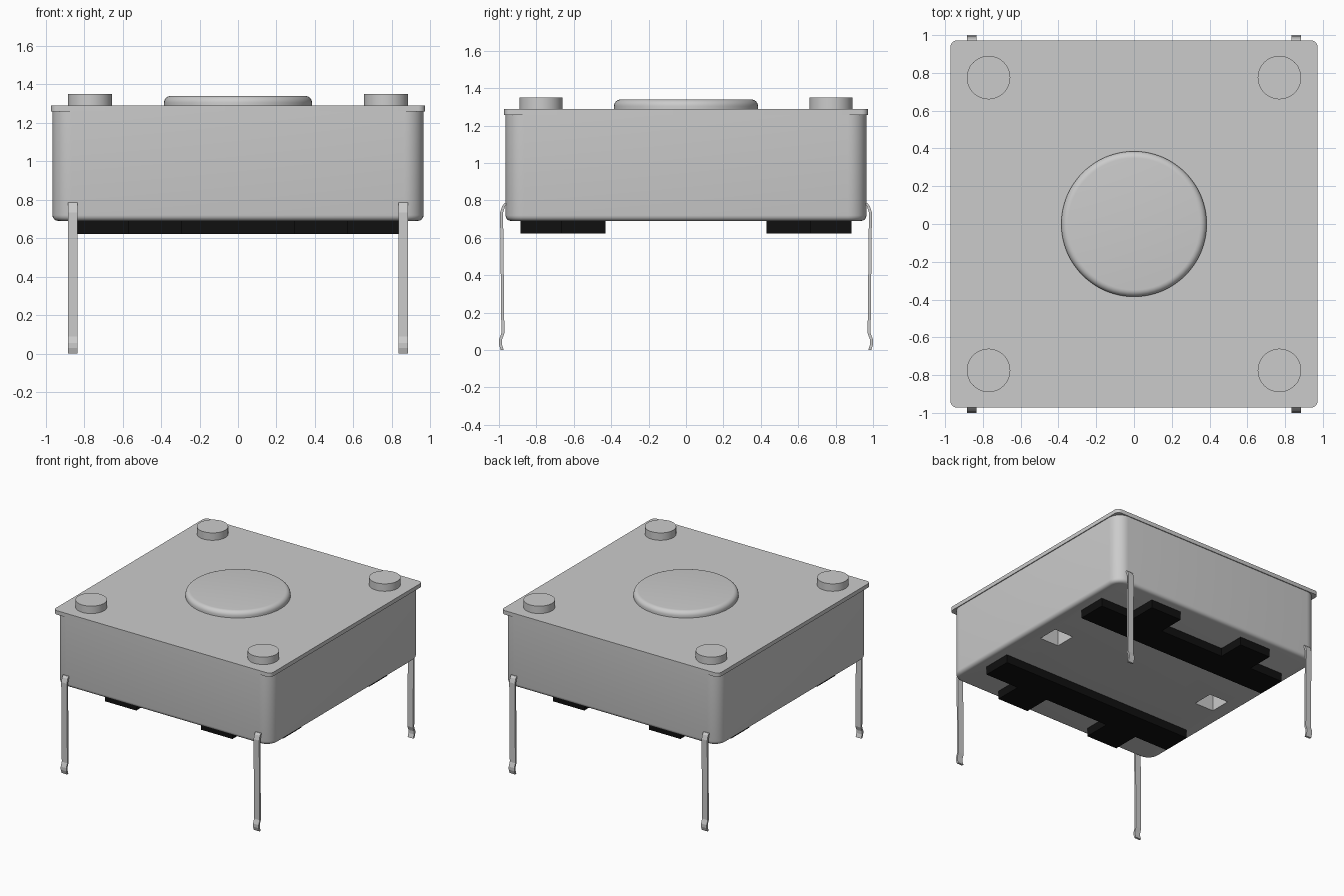
import bpy, bmesh
from mathutils import Matrix

if "Cube" in bpy.data.objects:
    bpy.data.objects.remove(bpy.data.objects["Cube"])


def material(name, value):
    m = bpy.data.materials.new(name)
    m.use_nodes = True
    m.diffuse_color = (value, value, value, 1)
    m.node_tree.nodes["Principled BSDF"].inputs["Base Color"].default_value = (value, value, value, 1)
    return m


grey = material("light grey", 0.6)
black = material("black", 0.005)


def finish(name, bm, mat, smooth=False):
    bmesh.ops.recalc_face_normals(bm, faces=bm.faces)
    mesh = bpy.data.meshes.new(name)
    bm.to_mesh(mesh)
    bm.free()
    mesh.materials.append(mat)
    ob = bpy.data.objects.new(name, mesh)
    bpy.context.collection.objects.link(ob)
    if smooth:
        smooth_shade(ob)
    return ob


def smooth_shade(ob):
    bpy.ops.object.select_all(action="DESELECT")
    ob.select_set(True)
    bpy.context.view_layer.objects.active = ob
    bpy.ops.object.shade_smooth_by_angle()


def prism(points, low, high, axis="Z"):
    """Extrude an outline along z (points are x, y) or along x (points are y, z)."""
    bm = bmesh.new()
    place = (lambda p, d: (p[0], p[1], d)) if axis == "Z" else (lambda p, d: (d, p[0], p[1]))
    face = bm.faces.new([bm.verts.new(place(p, low)) for p in points])
    step = place((0, 0), high - low)
    new = bmesh.ops.extrude_face_region(bm, geom=[face])["geom"]
    bmesh.ops.translate(bm, vec=step, verts=[g for g in new if isinstance(g, bmesh.types.BMVert)])
    return bm


def square(half, low, high, x=0):
    return prism([(x - half, -half), (x + half, -half), (x + half, half), (x - half, half)], low, high)


def round_edges(bm, test, radius, segments):
    edges = [e for e in bm.edges if test(e.verts[0].co, e.verts[1].co)]
    bmesh.ops.bevel(bm, geom=edges, offset=radius, segments=segments, profile=0.5, affect="EDGES")


def upright(a, b):
    return abs(a.z - b.z) > 0.01


def disc(name, x, y, radius, low, high, sides):
    bm = bmesh.new()
    bmesh.ops.create_cone(bm, cap_ends=True, segments=sides, radius1=radius, radius2=radius,
                          depth=high - low, matrix=Matrix.Translation((x, y, (low + high) / 2)))
    return bm


# Housing with rounded corners and a softened bottom rim
bm = square(0.965, 0.69, 1.262)
round_edges(bm, upright, 0.1, 8)
round_edges(bm, lambda a, b: max(a.z, b.z) < 0.7, 0.03, 4)
housing = finish("housing", bm, grey)

# Two square sockets in the underside
for x in (-0.75, 0.75):
    cutter = finish("socket_cutter", square(0.085, 0.6, 0.88, x), grey)
    cutter.hide_render = True
    mod = housing.modifiers.new("socket", "BOOLEAN")
    mod.operation = "DIFFERENCE"
    mod.object = cutter
    bpy.context.view_layer.objects.active = housing
    bpy.ops.object.modifier_apply(modifier=mod.name)
    bpy.data.objects.remove(cutter)
smooth_shade(housing)

# Cover plate
bm = square(0.972, 1.258, 1.29)
round_edges(bm, upright, 0.035, 5)
finish("cover_plate", bm, grey, True)

# Push button with rounded rim
bm = disc("button", 0, 0, 0.385, 1.28, 1.34, 64)
round_edges(bm, lambda a, b: min(a.z, b.z) > 1.33, 0.036, 6)
finish("push_button", bm, grey, True)

# Corner studs
for x in (-0.77, 0.77):
    for y in (-0.775, 0.775):
        finish("corner_stud", disc("stud", x, y, 0.115, 1.28, 1.35, 48), grey, True)

# Bent pins
path = [(0.962, 0.785), (0.975, 0.77), (0.986, 0.735), (0.979, 0.09),
        (0.992, 0.055), (0.992, 0.03), (0.982, 0)]
outline = [(y - 0.008, z) for y, z in path] + [(y + 0.008, z) for y, z in reversed(path)]
for side in (-1, 1):
    for x in (-0.86, 0.86):
        pts = [(side * y, z) for y, z in outline]
        finish("pin", prism(pts, x - 0.025, x + 0.025, "X"), grey)

# Black base strips, each with two outward tabs
half = [(0.87, 0.43), (0.87, 0.665), (0.57, 0.665), (0.57, 0.885), (0.29, 0.885), (0.29, 0.665)]
strip = half + [(-x, y) for x, y in reversed(half)]
for side in (-1, 1):
    finish("base_strip", prism([(x, side * y) for x, y in strip], 0.623, 0.695), black)
